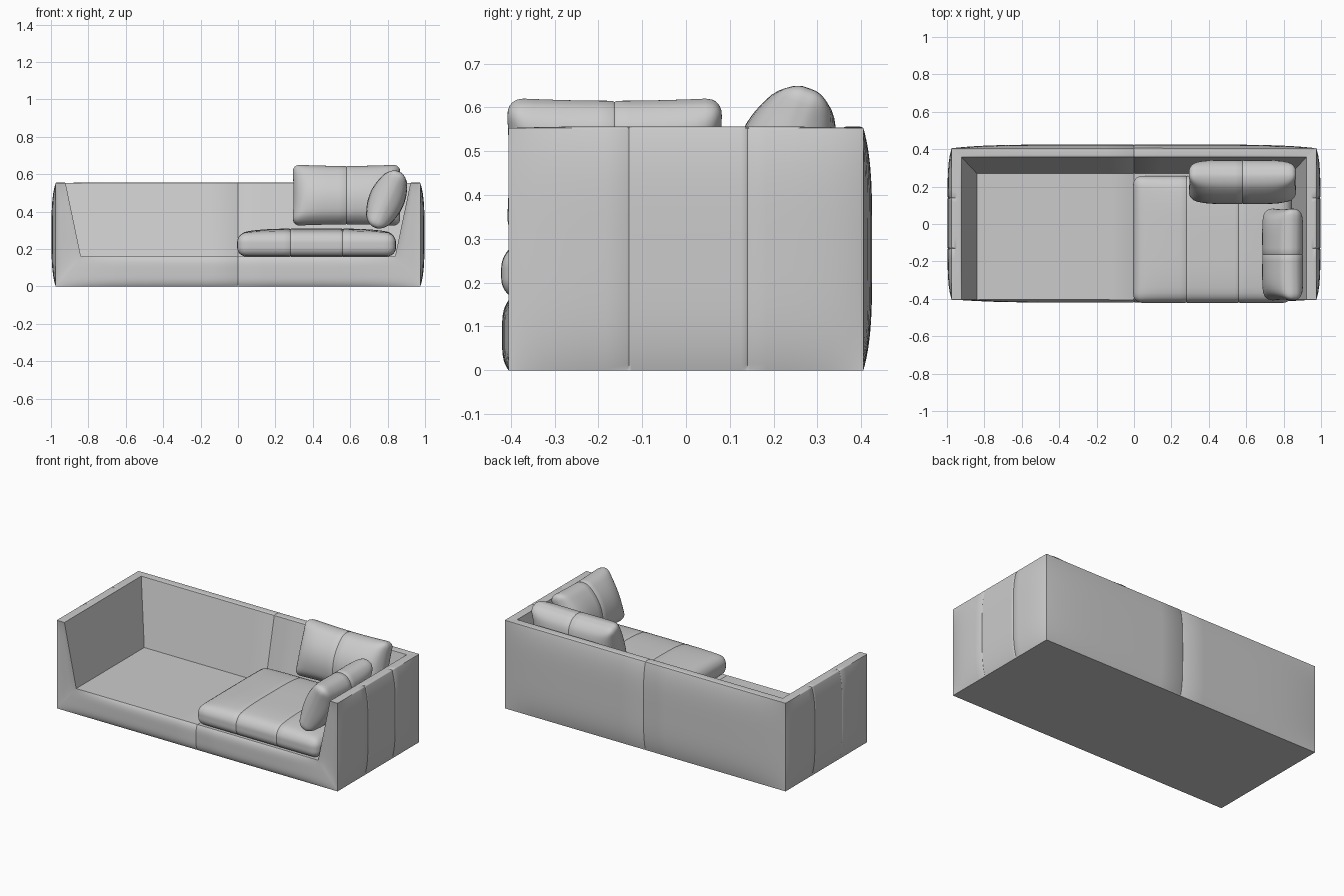
import bpy, bmesh
from math import sin, pi, radians
from mathutils import Vector

if "Cube" in bpy.data.objects:
    bpy.data.objects.remove(bpy.data.objects["Cube"])


def finish(bm, name, angle=35):
    bmesh.ops.recalc_face_normals(bm, faces=bm.faces)
    me = bpy.data.meshes.new(name)
    bm.to_mesh(me)
    bm.free()
    ob = bpy.data.objects.new(name, me)
    bpy.context.collection.objects.link(ob)
    bpy.ops.object.select_all(action='DESELECT')
    ob.select_set(True)
    bpy.context.view_layer.objects.active = ob
    bpy.ops.object.shade_smooth_by_angle(angle=radians(angle))
    return ob


def panel(bm, corners, bulge=0.0, n=20):
    """Padded quad: straight borders, surface puffed along its normal."""
    a, b, c, d = (Vector(p) for p in corners)
    nrm = (c - a).cross(d - b).normalized()
    ts = [sin((i / n - 0.5) * pi) for i in range(n + 1)]
    grid = []
    for v in ts:
        row = []
        for u in ts:
            s, t = (u + 1) / 2, (v + 1) / 2
            p = a.lerp(b, s).lerp(d.lerp(c, s), t)
            p += nrm * bulge * (1 - u ** 6) * (1 - v ** 4)
            row.append(bm.verts.new(p))
        grid.append(row)
    for j in range(n):
        for i in range(n):
            bm.faces.new((grid[j][i], grid[j][i + 1], grid[j + 1][i + 1], grid[j + 1][i]))


def seam(bm, axis, pos, keep=lambda co: True, depth=0.003):
    """Stitched seam: three close cuts, the middle one pulled inwards."""
    no = Vector([float(k == axis) for k in range(3)])
    for off in (-0.005, 0.005, 0.0):
        cut = bmesh.ops.bisect_plane(bm, geom=bm.verts[:] + bm.edges[:] + bm.faces[:],
                                     plane_co=no * (pos + off), plane_no=no, dist=1e-5)
    bm.normal_update()
    moves = [(v, v.normal.copy()) for v in cut['geom_cut']
             if isinstance(v, bmesh.types.BMVert) and keep(v.co)]
    for v, nv in moves:
        v.co -= nv * depth


# Sofa frame: padded panels around an open-fronted shell
X, Y, H = 0.975, 0.405, 0.553          # outer corners
TX, TY = 0.922, 0.357                  # inner rim
FX, FY, FZ = 0.84, 0.27, 0.16          # seat deck
bm = bmesh.new()
panel(bm, [(-X, -Y, 0), (-X, Y, 0), (X, Y, 0), (X, -Y, 0)])                          # underside
panel(bm, [(X, Y, 0), (-X, Y, 0), (-X, Y, H), (X, Y, H)], 0.02)                      # back
panel(bm, [(-X, -Y, 0), (X, -Y, 0), (FX, -Y, FZ), (-FX, -Y, FZ)], 0.015)             # front rail
panel(bm, [(-FX, -Y, FZ), (FX, -Y, FZ), (FX, FY, FZ), (-FX, FY, FZ)])                # deck
panel(bm, [(-FX, FY, FZ), (FX, FY, FZ), (TX, TY, H), (-TX, TY, H)])                  # inner back
panel(bm, [(-TX, TY, H), (TX, TY, H), (X, Y, H), (-X, Y, H)], 0.004)                 # back rim
for s in (1, -1):
    def arm(pts, bulge=0.0):
        pts = [(s * x, y, z) for x, y, z in pts]
        panel(bm, pts if s > 0 else pts[::-1], bulge)
    arm([(X, -Y, 0), (X, Y, 0), (X, Y, H), (X, -Y, H)], 0.022)                       # outer arm
    arm([(X, -Y, 0), (X, -Y, H), (TX, -Y, H), (FX, -Y, FZ)][::-1], 0.006)            # arm front
    arm([(FX, FY, FZ), (FX, -Y, FZ), (TX, -Y, H), (TX, TY, H)])                      # inner arm
    arm([(TX, -Y, H), (X, -Y, H), (X, Y, H), (TX, TY, H)], 0.004)                    # arm rim
bmesh.ops.remove_doubles(bm, verts=bm.verts, dist=1e-4)
bmesh.ops.recalc_face_normals(bm, faces=bm.faces)
seam(bm, 0, 0.0, lambda c: c.z > 0.001)
for y in (-0.13, 0.14):
    seam(bm, 1, y, lambda c: abs(c.x) > 0.95 and c.z > 0.001)
finish(bm, "sofa_frame")


def cushion(name, size, edge, full, loc, rot=(0, 0, 0), r=0.04, pu=6, pv=2,
            pinch=0.0, flat_base=False, seams=()):
    """Rounded box, thickened from 'edge' to 'full' half-depth in the middle."""
    half = Vector((size[0] / 2, size[1] / 2, edge))
    bm = bmesh.new()
    bmesh.ops.create_cube(bm, size=2)
    bmesh.ops.subdivide_edges(bm, edges=bm.edges[:], cuts=21, use_grid_fill=True)
    for v in bm.verts:
        q = Vector([sin(c * pi / 2) * h for c, h in zip(v.co, half)])
        core = Vector([max(-(h - r), min(h - r, c)) for c, h in zip(q, half)])
        if (q - core).length > 1e-9:
            q = core + (q - core).normalized() * r
        u, w = q.x / half.x, q.y / half.y
        if not (flat_base and q.z < 0):
            q.z *= 1 + (full / edge - 1) * (1 - abs(u) ** pu) * (1 - abs(w) ** pv)
        q.y *= 1 - pinch * (1 - u * u)
        q.x *= 1 - pinch * (1 - w * w) * 0.5
        v.co = q
    bmesh.ops.recalc_face_normals(bm, faces=bm.faces)
    for x in seams:
        seam(bm, 0, x)
    ob = finish(bm, name, 60)
    ob.location = loc
    ob.rotation_euler = [radians(a) for a in rot]


# Loose cushions
cushion("seat_cushion", (0.85, 0.68), 0.062, 0.088, (0.42, -0.082, 0.222), r=0.05,
        pu=4, pv=4, flat_base=True, seams=(-0.14, 0.14))
cushion("back_cushion", (0.58, 0.336), 0.05, 0.112, (0.58, 0.225, 0.488), (70, 0, 0),
        pinch=0.05, seams=(0.0,))
cushion("side_cushion", (0.495, 0.332), 0.045, 0.095, (0.795, -0.163, 0.465), (66, 0, -90),
        pinch=0.05, seams=(0.0,))
